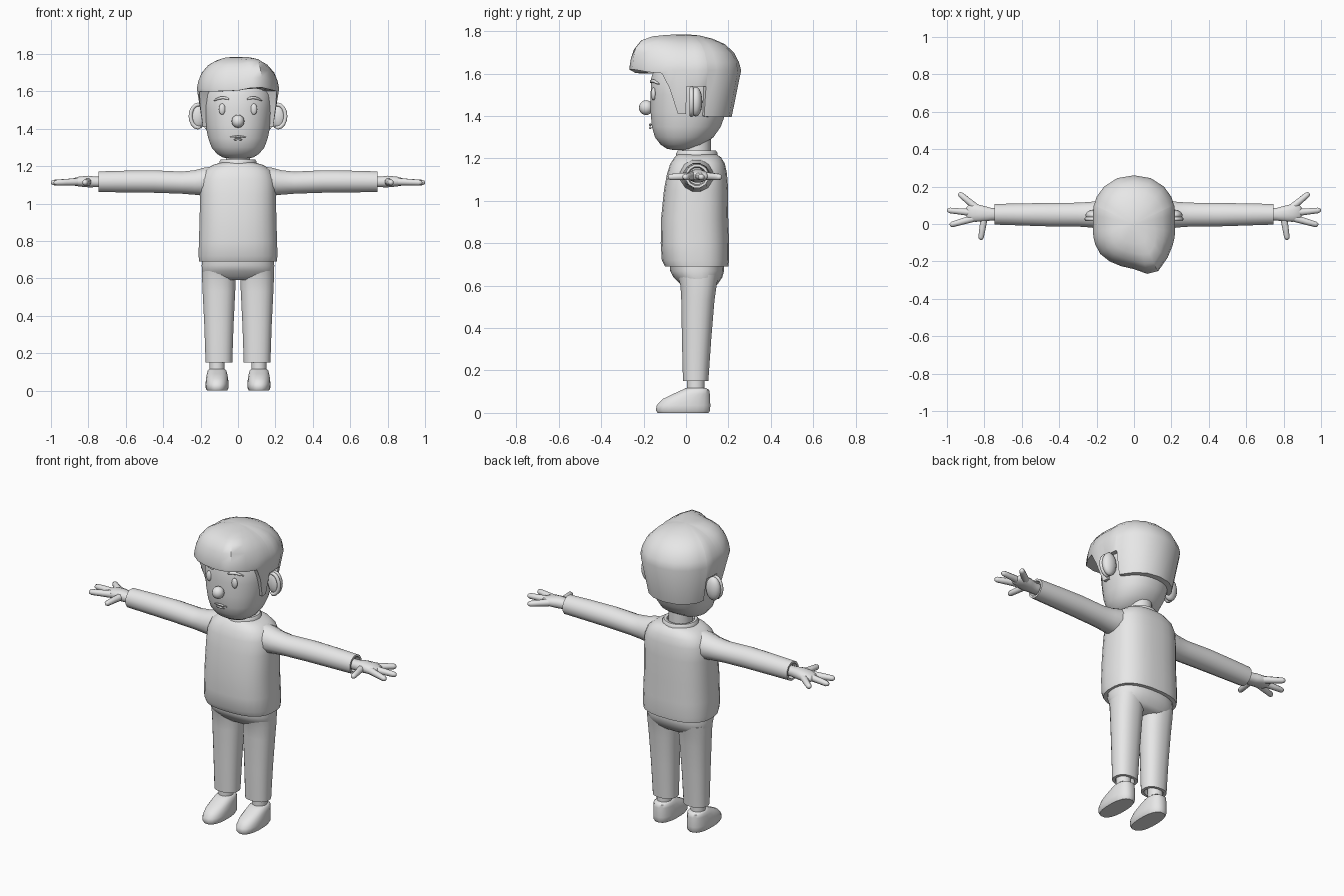
import bpy, bmesh, math
from mathutils import Vector

cube = bpy.data.objects.get("Cube")
if cube:
    bpy.data.objects.remove(cube)

grey = bpy.data.materials.new("plain_grey")
grey.use_nodes = True
grey.diffuse_color = (0.8, 0.8, 0.8, 1)
grey.node_tree.nodes["Principled BSDF"].inputs["Base Color"].default_value = (0.8, 0.8, 0.8, 1)


def finish(name, bm, angle=50):
    """Turn a bmesh into a smooth shaded object."""
    bmesh.ops.recalc_face_normals(bm, faces=bm.faces)
    mesh = bpy.data.meshes.new(name)
    bm.to_mesh(mesh)
    bm.free()
    obj = bpy.data.objects.new(name, mesh)
    bpy.context.collection.objects.link(obj)
    mesh.materials.append(grey)
    bpy.ops.object.select_all(action='DESELECT')
    obj.select_set(True)
    bpy.context.view_layer.objects.active = obj
    bpy.ops.object.shade_smooth_by_angle(angle=math.radians(angle))
    return obj


def skin(name, rings, caps=True, angle=50):
    """Bridge a stack of point rings."""
    bm = bmesh.new()
    loops = [[bm.verts.new(p) for p in ring] for ring in rings]
    n = len(loops[0])
    for a, b in zip(loops, loops[1:]):
        for i in range(n):
            j = (i + 1) % n
            bm.faces.new((a[i], a[j], b[j], b[i]))
    bm.faces.new(loops[0])
    if caps:
        bm.faces.new(loops[-1])
    return finish(name, bm, angle)


def oval(n, power=2.0):
    """Unit superellipse."""
    out = []
    for i in range(n):
        a = 2 * math.pi * (i + 0.5) / n
        c, s = math.cos(a), math.sin(a)
        out.append((math.copysign(abs(c) ** (2 / power), c),
                    math.copysign(abs(s) ** (2 / power), s)))
    return out


def stack(name, rows, x=0.0, n=24, power=2.0):
    """Upright loft; rows are (z, half width, front y, back y)."""
    return skin(name, [[(x + w * c, (f + b) / 2 + (b - f) / 2 * s, z)
                        for c, s in oval(n, power)] for z, w, f, b in rows])


def reach(name, rows, side, n=12, power=2.0):
    """Sideways loft; rows are (x, centre y, half depth, centre z, half height)."""
    return skin(name, [[(side * x, y + d * c, z + h * s)
                        for c, s in oval(n, power)] for x, y, d, z, h in rows])


def tube(name, points, radii, n=8):
    """Round tube along a path."""
    pts = [Vector(p) for p in points]
    rings = []
    for i, p in enumerate(pts):
        along = (pts[min(i + 1, len(pts) - 1)] - pts[max(i - 1, 0)]).normalized()
        up = Vector((0, 1, 0)) if abs(along.y) < 0.7 else Vector((0, 0, 1))
        u = along.cross(up).normalized()
        v = along.cross(u)
        rings.append([p + radii[i] * (u * c + v * s) for c, s in oval(n)])
    return skin(name, rings)


def ball(name, centre, size):
    bm = bmesh.new()
    bmesh.ops.create_uvsphere(bm, u_segments=16, v_segments=10, radius=1)
    for v in bm.verts:
        v.co = Vector(centre) + Vector([a * b for a, b in zip(v.co, size)])
    return finish(name, bm)


def face_y(x, z):
    """Front surface of the face."""
    w = 0.185 - 0.17 * max(0, 1.45 - z)
    return 0.015 - 0.183 * (1 - abs(x / w) ** 2.2) ** (1 / 2.2)


# Head and neck
stack("head", [(1.24, .03, -.06, .0), (1.246, .08, -.09, .03), (1.265, .112, -.12, .08),
               (1.3, .142, -.147, .13), (1.35, .16, -.162, .165), (1.42, .175, -.168, .19),
               (1.5, .184, -.168, .2), (1.58, .187, -.165, .2), (1.65, .16, -.14, .18),
               (1.7, .1, -.08, .12)], n=28, power=2.2)
stack("neck", [(1.18, .066, -.02, .118), (1.32, .066, -.02, .118)], n=20)

# Facial features
ball("nose", (0, -.188, 1.44), (.034, .034, .035))
for label, s in (("left", 1), ("right", -1)):
    ball(label + "_eye", (s * .085, face_y(.085, 1.505) - .001, 1.505), (.018, .012, .03))
    brow = []
    for k in range(7):
        t = k / 6
        x, z = .05 + .078 * t, 1.548 + .018 * math.sin(math.pi * (.2 + .75 * t))
        brow.append((s * x, face_y(x, z) - .003, z))
    tube(label + "_eyebrow", brow, [.004, .007, .008, .008, .007, .006, .003])
for label, z, half in (("upper_lip", 1.36, .042), ("lower_lip", 1.345, .025)):
    tube(label, [(half * k, face_y(half * k, z) - .001, z - .004 * abs(k))
                 for k in (-1, -.5, 0, .5, 1)], [.002, .005, .006, .005, .002])

# Ears with a raised rim
for label, s in (("left", 1), ("right", -1)):
    ball(label + "_ear", (s * .215, .047, 1.468), (.045, .03, .07))
    rim = []
    for k in range(11):
        a = math.radians(-110 + 22 * k)
        rim.append((s * (.212 + .042 * math.cos(a)), .026, 1.468 + .062 * math.sin(a)))
    tube(label + "_ear_rim", rim, [.005] + [.011] * 9 + [.005])

# Hair: half outline as (x, y, lower edge), from nape round to fringe
half = [(0, .26, 1.395), (.09, .245, 1.395), (.16, .2, 1.395), (.2, .145, 1.395),
        (.213, .103, 1.4), (.215, .1, 1.54), (.22, .05, 1.54), (.22, .003, 1.54),
        (.22, 0, 1.41), (.22, -.045, 1.41), (.215, -.08, 1.53), (.207, -.11, 1.6),
        (.18, -.16, 1.6), (.13, -.2, 1.6), (.07, -.225, 1.602), (0, -.235, 1.602)]
outline = half + [(-x, y, z) for x, y, z in half[-2:0:-1]]


def hair_point(x, y, z, scale):
    front = min(1, max(0, -y / .2))
    k = scale ** (1 - .4 * front)
    x, y = x * k, y * k
    # Swept quiff on the model's left of the fringe
    swell = math.exp(-((x - .11) / .075) ** 2) * max(0, min(1, (-y - .06) / .12))
    return (x, y - .055 * swell, z + .022 * swell)


levels = [(1.785, .05), (1.78, .25), (1.765, .48), (1.74, .7), (1.7, .87), (1.655, .96), (1.615, 1)]
rings = [[hair_point(x, y, z, k) for x, y, low in outline] for z, k in levels]
for inset in (1, .6):
    rings.append([hair_point(x, y, low, inset * (1 - .8 * (1.61 - low)))
                  for x, y, low in outline])
skin("hair", rings, caps=False, angle=45)

# Sweater
stack("sweater_body", [(.69, .208, -.1, .2), (.72, .212, -.115, .204), (.8, .21, -.12, .204),
                       (.92, .206, -.118, .2), (1.05, .204, -.105, .2), (1.13, .2, -.09, .194),
                       (1.175, .18, -.075, .184), (1.205, .14, -.055, .166),
                       (1.22, .09, -.04, .145)], n=28, power=2.6)
stack("collar", [(1.19, .1, -.047, .15), (1.225, .1, -.047, .15), (1.237, .092, -.04, .142),
                 (1.235, .076, -.026, .126), (1.2, .07, -.02, .12)], n=24)

for label, s in (("left", 1), ("right", -1)):
    # Sleeve, with a hollow cuff
    reach(label + "_sleeve", [(.1, .05, .085, 1.12, .085), (.18, .05, .08, 1.117, .078),
                              (.23, .05, .071, 1.113, .068), (.3, .05, .066, 1.112, .061),
                              (.45, .05, .065, 1.118, .062), (.6, .051, .061, 1.118, .06),
                              (.745, .052, .057, 1.117, .057), (.745, .052, .045, 1.117, .045),
                              (.72, .052, .04, 1.117, .04)], s)
    # Hand
    reach(label + "_palm", [(.7, .052, .032, 1.115, .028), (.76, .052, .034, 1.116, .029),
                            (.8, .055, .042, 1.118, .032), (.85, .06, .05, 1.118, .027),
                            (.885, .06, .044, 1.116, .019), (.895, .06, .03, 1.115, .012)],
          s, power=2.3)
    for finger, start, tip in (("thumb", (.8, .04), (.82, -.085)),
                               ("index_finger", (.86, .03), (.985, -.006)),
                               ("middle_finger", (.86, .06), (1.0, .074)),
                               ("little_finger", (.84, .085), (.937, .165))):
        a, b = Vector((s * start[0], start[1], 1.117)), Vector((s * tip[0], tip[1], 1.112))
        tube(label + "_" + finger, [a.lerp(b, t) for t in (0, .5, .88, .97, 1)],
             [.021, .018, .016, .011, .004])

# Trousers
stack("trouser_hips", [(.72, .19, -.075, .178), (.67, .195, -.075, .18), (.64, .194, -.06, .172),
                       (.61, .188, -.03, .152), (.592, .15, -.01, .135)], n=28, power=2.4)
for label, s in (("left", 1), ("right", -1)):
    x = s * .102
    stack(label + "_trouser_leg", [(.65, .09, -.04, .155), (.6, .091, -.027, .145),
                                   (.53, .088, -.023, .135), (.35, .079, -.02, .12),
                                   (.15, .072, -.015, .106), (.15, .055, .0, .09),
                                   (.18, .045, .005, .085)], x=x, n=20, power=2.3)
    x = s * .112
    stack(label + "_ankle", [(.09, .041, .003, .088), (.2, .041, .003, .088)], x=x, n=16)
    stack(label + "_shoe", [(0, .054, -.135, .108), (.012, .061, -.143, .115),
                            (.035, .062, -.14, .116), (.065, .06, -.112, .115),
                            (.09, .055, -.06, .113), (.108, .05, -.02, .11),
                            (.117, .04, .0, .095)], x=x, n=20, power=2.4)
